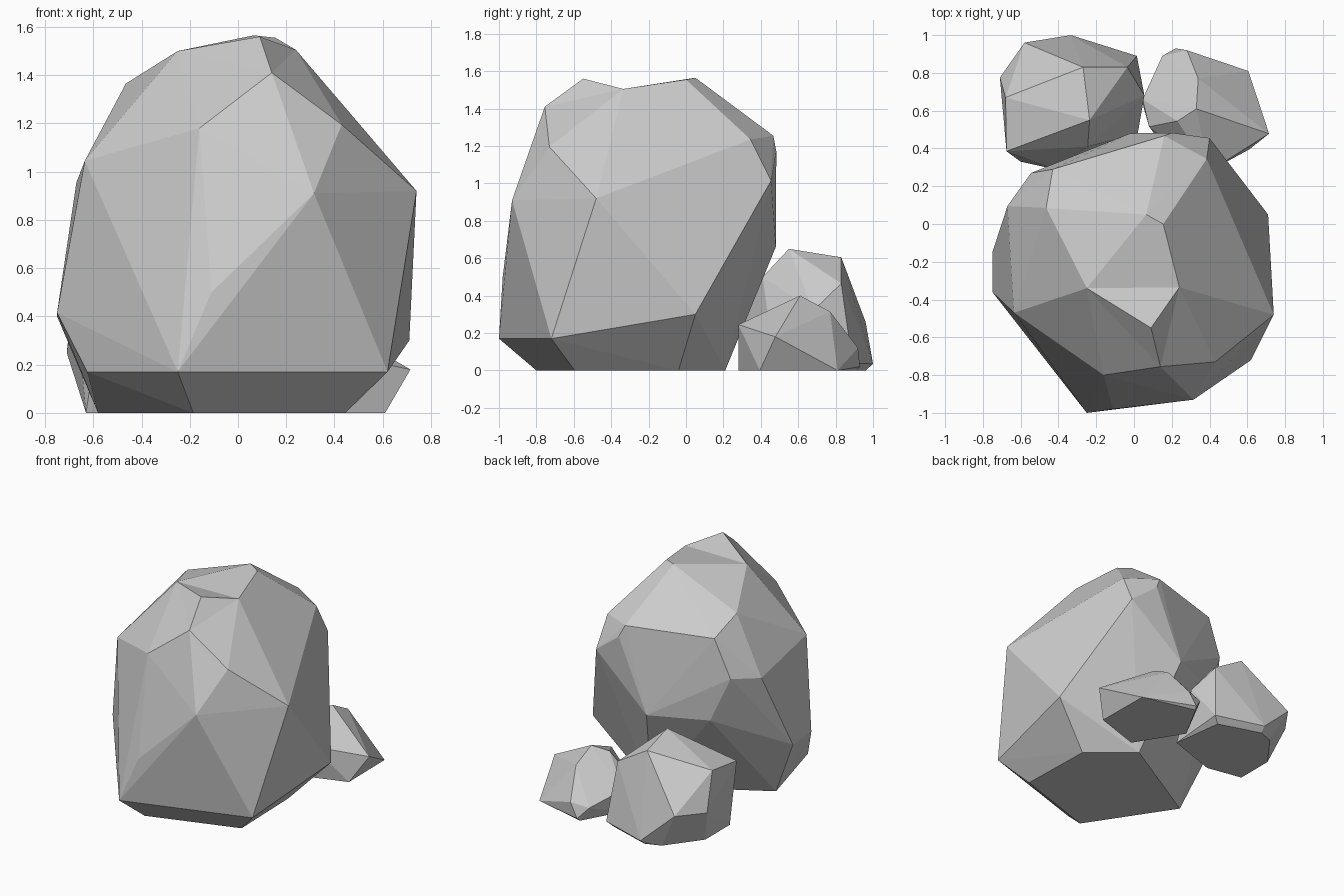
import bpy, bmesh
from mathutils import Vector


def rock(name, points, puff=0.06, dents=()):
    """Faceted rock: skin the corner points with a slightly puffed hull, then settle them back.
    Corners listed in dents are raised while skinning so they stay as shallow creases."""
    pts = [Vector(p) for p in points]
    centre = sum(pts, Vector()) / len(pts)
    radius = sum((p - centre).length for p in pts) / len(pts)
    bm = bmesh.new()
    settle = {}
    for i, p in enumerate(pts):
        d = p - centre
        q = centre + d.lerp(d.normalized() * radius, puff)
        if i in dents:
            q.z += 0.08
        settle[bm.verts.new(q)] = p
    bmesh.ops.convex_hull(bm, input=list(bm.verts))
    for v in [v for v in bm.verts if not v.link_faces]:
        del settle[v]
        bm.verts.remove(v)
    for v, p in settle.items():
        v.co = p
    bmesh.ops.recalc_face_normals(bm, faces=list(bm.faces))
    # merge coplanar triangles into larger flat facets
    bmesh.ops.dissolve_limit(bm, angle_limit=0.02, verts=list(bm.verts), edges=list(bm.edges))
    mesh = bpy.data.meshes.new(name)
    bm.to_mesh(mesh)
    bm.free()
    obj = bpy.data.objects.new(name, mesh)
    bpy.context.collection.objects.link(obj)
    return obj


# Tall boulder: crown (first two corners form the crease), shoulders, waist, base
rock("large_boulder", [
    (-.25, -.34, 1.50), (.24, -.335, 1.505),
    (.065, .05, 1.565), (.155, 0, 1.555), (.09, -.55, 1.56),
    (.14, -.755, 1.41), (-.465, .085, 1.365), (.385, .345, 1.235),
    (.16, .467, 1.255), (-.43, .29, 1.25), (.43, -.73, 1.195),
    (-.16, -.80, 1.18), (.20, .483, 1.17), (-.635, -.47, 1.045),
    (.40, .455, 1.015), (-.545, .27, .98), (-.67, .095, .955),
    (.74, -.48, .92), (.315, -.93, .91), (-.41, .31, .66),
    (-.02, .48, .66), (-.11, -.98, .50), (-.75, -.36, .415),
    (-.75, -.15, .40), (.71, .05, .30), (-.25, -1.0, .17),
    (.62, -.72, .17), (-.625, -.50, .17),
    (-.185, -.80, 0), (.445, -.595, 0), (.43, -.04, 0),
    (.13, .21, 0), (-.58, -.20, 0),
], dents=(0, 1))

# Medium stone, back left
rock("medium_stone", [
    (-.235, .55, .65), (-.27, .83, .605), (-.52, .775, .44),
    (-.035, .83, .465), (-.68, .67, .51), (-.675, .385, .47),
    (-.245, .41, .50), (-.58, .96, .26), (-.71, .775, .25),
    (.055, .68, .32), (.015, .89, .04), (-.335, 1.0, .035),
    (-.60, .33, .20), (-.42, .29, .20),
    (-.63, .40, 0), (-.63, .68, 0), (-.45, .92, 0),
    (-.34, .96, 0), (-.03, .86, 0), (.02, .48, 0), (-.365, .35, 0),
])

# Small stone, back right
rock("small_stone", [
    (.33, .61, .40), (.34, .77, .315), (.23, .545, .36),
    (.40, .28, .245), (.715, .478, .18), (.28, .92, .12),
    (.15, .89, .10), (.045, .66, .17), (.08, .515, .20),
    (.605, .81, 0), (.61, .395, 0), (.26, .28, 0),
    (.05, .62, 0), (.22, .93, .02), (.21, .91, 0),
])
